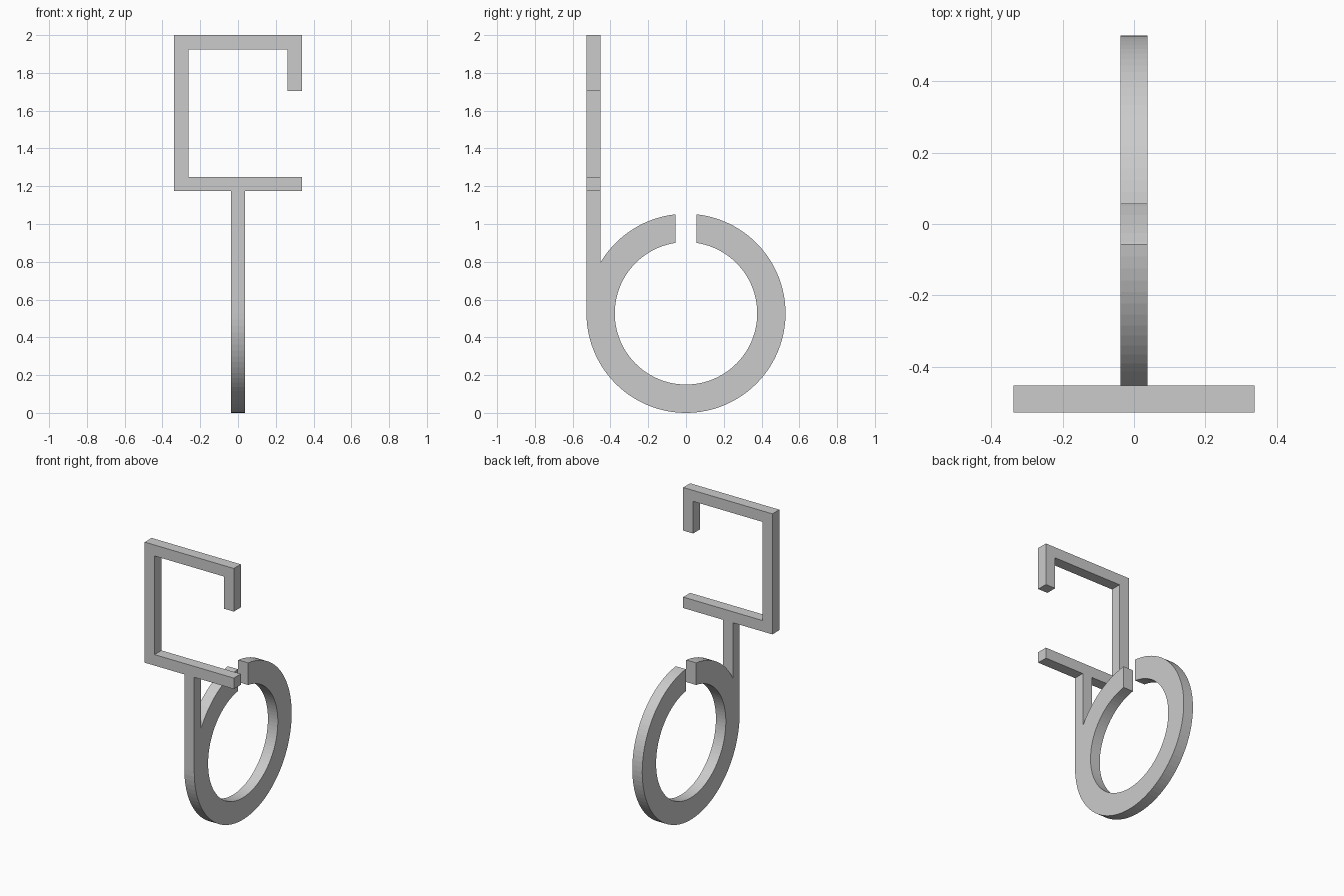
import bpy, bmesh, math
from mathutils import Vector

if "Cube" in bpy.data.objects:
    bpy.data.objects.remove(bpy.data.objects["Cube"])

R_OUT, R_IN = 0.527, 0.377      # ring radii, ring centre height equals R_OUT
T = 0.075                       # bar thickness
GAP = 0.056                     # half width of the ring opening
W, Z_LOW, Z_TOP, Z_LIP = 0.3375, 1.175, 2.0, 1.705

grey = bpy.data.materials.new("light grey")
grey.diffuse_color = (0.6, 0.6, 0.6, 1)
grey.use_nodes = True
grey.node_tree.nodes["Principled BSDF"].inputs["Base Color"].default_value = grey.diffuse_color


def extrude_profile(name, points, direction):
    """Fill a closed outline and extrude it into a solid."""
    bm = bmesh.new()
    face = bm.faces.new([bm.verts.new(p) for p in points])
    new = bmesh.ops.extrude_face_region(bm, geom=[face])["geom"]
    verts = [v for v in new if isinstance(v, bmesh.types.BMVert)]
    bmesh.ops.translate(bm, verts=verts, vec=Vector(direction))
    bmesh.ops.recalc_face_normals(bm, faces=bm.faces)
    mesh = bpy.data.meshes.new(name)
    bm.to_mesh(mesh)
    bm.free()
    mesh.materials.append(grey)
    obj = bpy.data.objects.new(name, mesh)
    bpy.context.collection.objects.link(obj)
    return obj


def arc(radius, start, end, steps):
    """Arc points (y, z); angles from +y, counterclockwise."""
    angles = [start + (end - start) * i / steps for i in range(steps + 1)]
    return [(radius * math.cos(a), R_OUT + radius * math.sin(a)) for a in angles]


# Open ring with the upright stem growing out of its front edge
out_gap = math.acos(GAP / R_OUT)
in_gap = math.acos(GAP / R_IN)
stem_inner = math.acos((T - R_OUT) / R_OUT)
outline = arc(R_OUT, math.pi - out_gap, stem_inner, 14)
outline += [(T - R_OUT, Z_LOW), (-R_OUT, Z_LOW)]
outline += arc(R_OUT, math.pi, 2 * math.pi + out_gap, 72)
outline += arc(R_IN, 2 * math.pi + in_gap, math.pi - in_gap, 90)
extrude_profile("ring_and_stem", [(-T / 2, y, z) for y, z in outline], (T, 0, 0))

# Square hook with a short hanging lip
hook = [(-W, Z_LOW), (W, Z_LOW), (W, Z_LOW + T), (T - W, Z_LOW + T),
        (T - W, Z_TOP - T), (W - T, Z_TOP - T), (W - T, Z_LIP), (W, Z_LIP),
        (W, Z_TOP), (-W, Z_TOP)]
extrude_profile("square_hook", [(x, -R_OUT, z) for x, z in hook], (0, T, 0))
